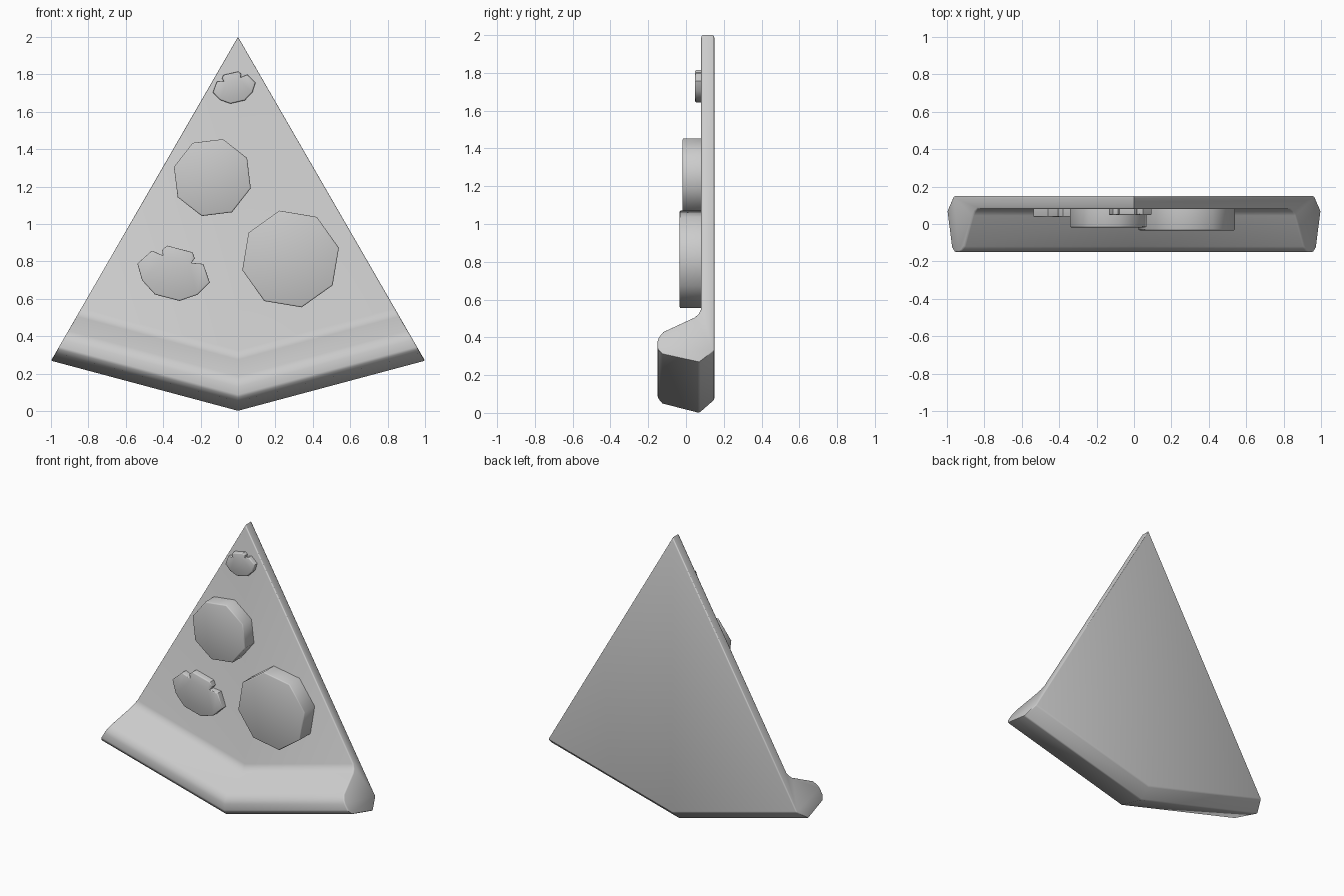
import bpy, bmesh
from math import sin, cos, radians, pi

if "Cube" in bpy.data.objects:
    bpy.data.objects.remove(bpy.data.objects["Cube"])


def finish(bm, name, width, min_angle, keep=lambda e: True):
    """Round the hard edges, then turn the bmesh into a smooth-shaded object."""
    bmesh.ops.recalc_face_normals(bm, faces=bm.faces)
    edges = [e for e in bm.edges
             if e.calc_face_angle(0) > radians(min_angle) and keep(e)]
    bmesh.ops.bevel(bm, geom=edges, offset=width, segments=2, profile=0.5,
                    affect='EDGES', clamp_overlap=True)
    bmesh.ops.recalc_face_normals(bm, faces=bm.faces)
    mesh = bpy.data.meshes.new(name)
    bm.to_mesh(mesh)
    bm.free()
    ob = bpy.data.objects.new(name, mesh)
    bpy.context.collection.objects.link(ob)
    bpy.ops.object.select_all(action='DESELECT')
    ob.select_set(True)
    bpy.context.view_layer.objects.active = ob
    bpy.ops.object.shade_smooth_by_angle(angle=radians(46))
    return ob


def make_slice():
    # (radius from the tip, y) section, swept through two 30 degree steps
    profile = [(1.93, 0.15), (2.0, 0.07), (1.95, -0.125), (1.92, -0.15),
               (1.87, -0.15), (1.845, -0.143), (1.813, -0.12),
               (1.725, 0.045), (1.705, 0.066), (1.675, 0.08)]
    bm = bmesh.new()
    tip_back = bm.verts.new((0, 0.15, 2))
    tip_front = bm.verts.new((0, 0.08, 2))
    rows = []
    for deg in (-30, 0, 30):
        a = radians(deg)
        rows.append([bm.verts.new((r * sin(a), y, 2 - r * cos(a)))
                     for r, y in profile])
    for a, b in zip(rows, rows[1:]):
        for i in range(len(profile) - 1):
            bm.faces.new((a[i], a[i + 1], b[i + 1], b[i]))
        bm.faces.new((tip_back, a[0], b[0]))
        bm.faces.new((tip_front, b[-1], a[-1]))
    for row in (rows[0], rows[-1]):
        bm.faces.new([tip_back] + row + [tip_front])
    tips = {tip_back, tip_front}
    return finish(bm, "pizza_slice", 0.008, 40,
                  lambda e: not set(e.verts) <= tips)


def topping(name, outline, centre, turn, scale, front):
    """Extrude a 2D outline from the cheese forward to y = front."""
    t = radians(turn)
    bm = bmesh.new()
    verts = [bm.verts.new((centre[0] + scale * (u * cos(t) - v * sin(t)), 0.09,
                           centre[1] + scale * (u * sin(t) + v * cos(t))))
             for u, v in outline]
    face = bm.faces.new(verts)
    out = bmesh.ops.extrude_face_region(bm, geom=[face], use_keep_orig=True)
    moved = [g for g in out['geom'] if isinstance(g, bmesh.types.BMVert)]
    for v in moved:
        v.co.y = front
    rim = set(moved)
    return finish(bm, name, 0.007, 60, lambda e: set(e.verts) <= rim)


make_slice()

# Pepperoni discs
octagon = [(cos(i * pi / 4), sin(i * pi / 4)) for i in range(8)]
topping("pepperoni_upper", octagon, (-0.137, 1.248), 74.5, 0.213, -0.018)
topping("pepperoni_lower", octagon, (0.281, 0.813), 103, 0.265, -0.034)

# Mushroom pieces: mirrored cap with a short stem
half = [(0.068, -0.133), (0.153, -0.077), (0.2, 0.003), (0.142, 0.09),
        (0.079, 0.08), (0.09, 0.108), (0.07, 0.136)]
mushroom = half + [(-u, v) for u, v in reversed(half)]
topping("mushroom_large", mushroom, (-0.345, 0.735), -14.5, 1.0, 0.037)
topping("mushroom_small", mushroom, (-0.02, 1.728), 13, 0.585, 0.048)
